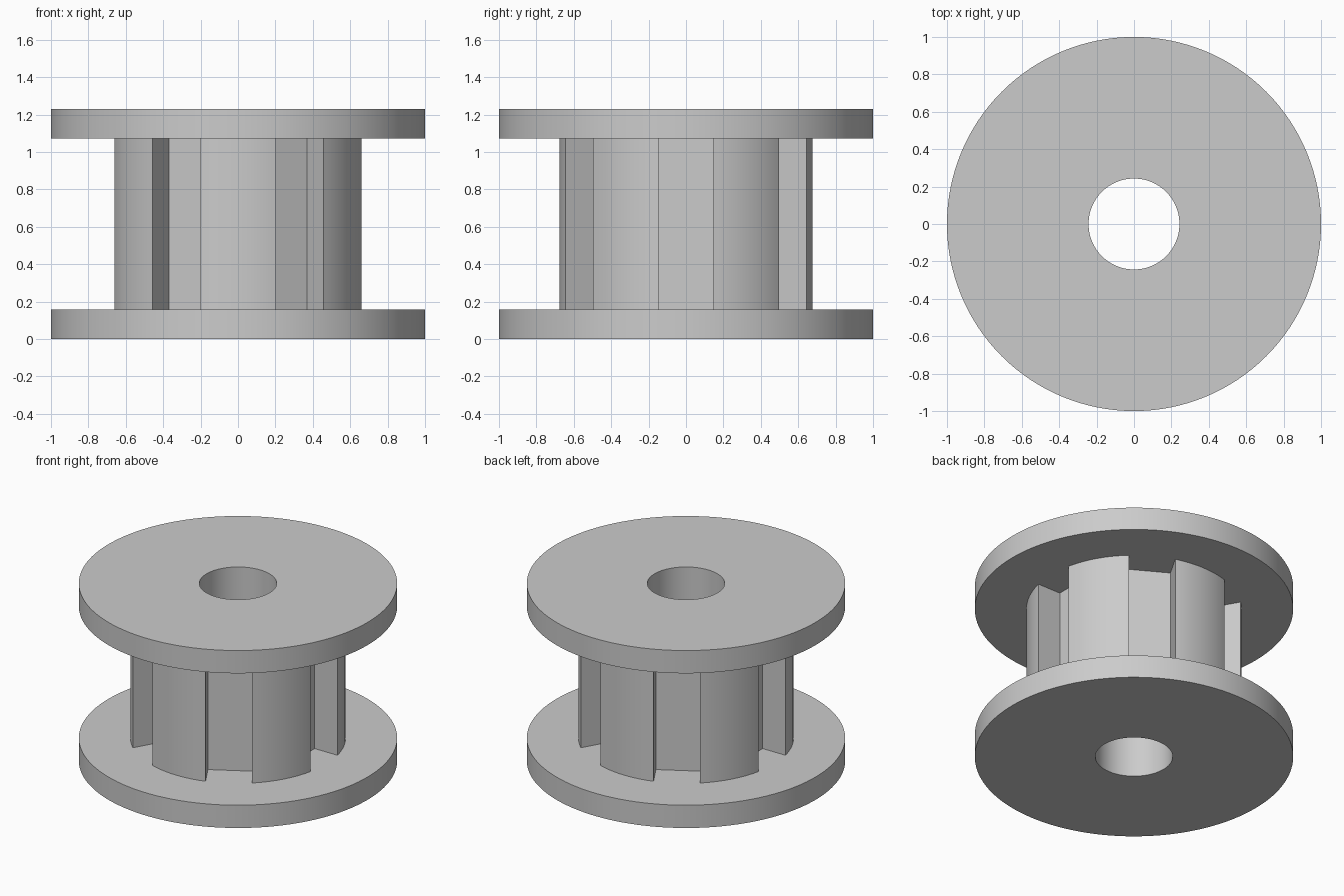
import bpy, bmesh
from math import sin, cos, tau, pi, asin, radians
from mathutils import Matrix, Vector

cube = bpy.data.objects.get("Cube")
if cube:
    bpy.data.objects.remove(cube, do_unlink=True)

HEIGHT = 1.23
FLANGE = 0.158
BORE = 0.243
HUB_RADIUS = 0.676
SLOT_FLOOR = 0.485
SLOT_HALF = 0.147
SLOTS = 6

grey = bpy.data.materials.new("plain_grey")
grey.use_nodes = True
colour = (0.6, 0.6, 0.6, 1)
grey.diffuse_color = colour
grey.node_tree.nodes["Principled BSDF"].inputs["Base Color"].default_value = colour


def circle(radius, count=128):
    return [Vector((radius * cos(tau * i / count), radius * sin(tau * i / count), 0))
            for i in range(count)]


def slotted_outline(arc_steps=16):
    """Round outline with flat-bottomed, parallel-sided slots."""
    points = []
    start = asin(SLOT_HALF / HUB_RADIUS)
    sweep = tau / SLOTS - 2 * start
    for k in range(SLOTS):
        turn = Matrix.Rotation(tau * k / SLOTS, 3, 'Z')
        part = [Vector((SLOT_FLOOR, -SLOT_HALF, 0)), Vector((SLOT_FLOOR, SLOT_HALF, 0))]
        for i in range(arc_steps + 1):
            a = start + sweep * i / arc_steps
            part.append(Vector((HUB_RADIUS * cos(a), HUB_RADIUS * sin(a), 0)))
        points += [turn @ p for p in part]
    return points


def bored_solid(name, outline, bottom, top):
    """Extrude an outline with the round bore cut through it."""
    bm = bmesh.new()
    edges = []
    for loop in (outline, circle(BORE)):
        verts = [bm.verts.new((p.x, p.y, bottom)) for p in loop]
        edges += [bm.edges.new((v, verts[(i + 1) % len(verts)]))
                  for i, v in enumerate(verts)]
    bmesh.ops.triangle_fill(bm, edges=edges, use_beauty=True, normal=(0, 0, 1))
    grown = bmesh.ops.extrude_face_region(bm, geom=bm.faces[:], use_keep_orig=True)
    raised = [g for g in grown["geom"] if isinstance(g, bmesh.types.BMVert)]
    bmesh.ops.translate(bm, verts=raised, vec=(0, 0, top - bottom))
    bmesh.ops.recalc_face_normals(bm, faces=bm.faces[:])
    mesh = bpy.data.meshes.new(name)
    bm.to_mesh(mesh)
    bm.free()
    mesh.materials.append(grey)
    obj = bpy.data.objects.new(name, mesh)
    bpy.context.collection.objects.link(obj)
    return obj


# Two round flanges and the slotted hub between them
parts = [
    bored_solid("bottom_flange", circle(1), 0, FLANGE),
    bored_solid("slotted_hub", slotted_outline(), FLANGE, HEIGHT - FLANGE),
    bored_solid("top_flange", circle(1), HEIGHT - FLANGE, HEIGHT),
]

# Smooth round walls, crisp rims and slot corners
bpy.ops.object.select_all(action='DESELECT')
for obj in parts:
    obj.select_set(True)
bpy.context.view_layer.objects.active = parts[0]
bpy.ops.object.shade_smooth_by_angle(angle=radians(20))
